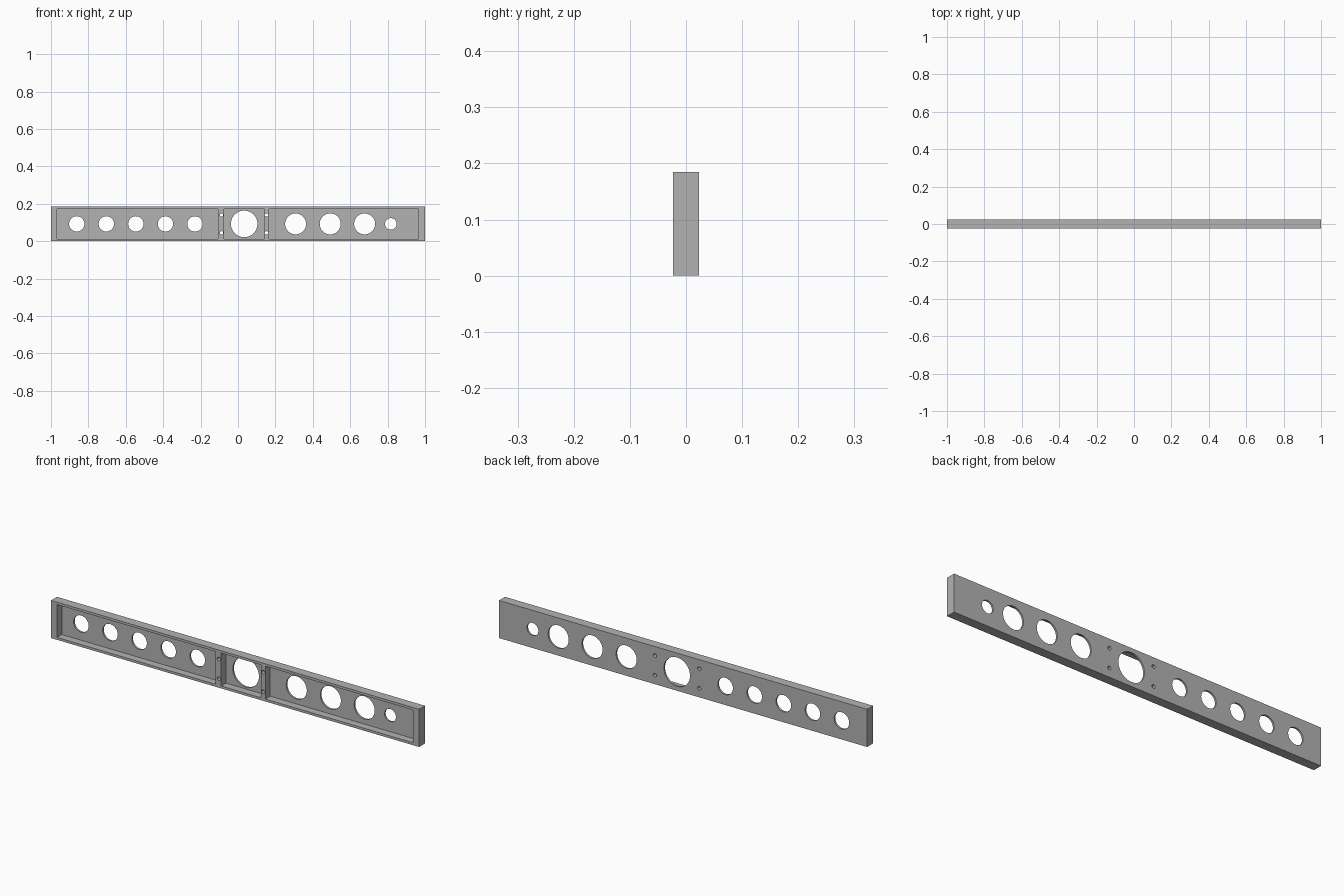
import bpy
import math

if "Cube" in bpy.data.objects:
    bpy.data.objects.remove(bpy.data.objects["Cube"], do_unlink=True)

LENGTH, DEPTH, HEIGHT = 2.0, 0.046, 0.185
WALL, WEB = 0.012, 0.009
MID_Z = HEIGHT / 2

grey = bpy.data.materials.new("mid grey")
grey.use_nodes = True
colour = (0.45, 0.45, 0.45, 1)
grey.diffuse_color = colour
grey.node_tree.nodes["Principled BSDF"].inputs["Base Color"].default_value = colour


def box(name, x0, x1, y0, y1, z0, z1):
    bpy.ops.mesh.primitive_cube_add(
        size=1, location=((x0 + x1) / 2, (y0 + y1) / 2, (z0 + z1) / 2))
    obj = bpy.context.object
    obj.name = name
    obj.scale = (x1 - x0, y1 - y0, z1 - z0)
    bpy.ops.object.transform_apply(location=False, rotation=False, scale=True)
    return obj


def drill(name, x, z, radius, sides=48):
    bpy.ops.mesh.primitive_cylinder_add(
        vertices=sides, radius=radius, depth=DEPTH * 3,
        location=(x, 0, z), rotation=(math.pi / 2, 0, 0))
    obj = bpy.context.object
    obj.name = name
    return obj


def cut(target, cutter):
    cutter.hide_render = True
    mod = target.modifiers.new("cut", 'BOOLEAN')
    mod.operation = 'DIFFERENCE'
    mod.solver = 'EXACT'
    mod.object = cutter
    bpy.context.view_layer.objects.active = target
    bpy.ops.object.modifier_apply(modifier=mod.name)
    bpy.data.objects.remove(cutter, do_unlink=True)


# Solid beam
beam = box("beam", -LENGTH / 2, LENGTH / 2, -DEPTH / 2, DEPTH / 2, 0, HEIGHT)
beam.data.materials.clear()
beam.data.materials.append(grey)

# Three pockets open to the front, leaving a thin back web
for x0, x1 in ((-0.967, -0.106), (-0.075, 0.141), (0.165, 0.966)):
    cut(beam, box("pocket_cutter", x0, x1, -DEPTH, DEPTH / 2 - WEB,
                  WALL, HEIGHT - WALL))

# Row of five equal holes on the right half
for i in range(5):
    cut(beam, drill("hole_cutter", -0.862 + i * 0.158, MID_Z, 0.041))

# Large central hole, three medium holes and one small hole
for x, radius in ((0.033, 0.071), (0.308, 0.056), (0.493, 0.056),
                  (0.677, 0.056), (0.817, 0.031)):
    cut(beam, drill("hole_cutter", x, MID_Z, radius))

# Four bolt holes through the ribs
for x in (-0.088, 0.153):
    for side in (-1, 1):
        cut(beam, drill("bolt_cutter", x, MID_Z + side * 0.048, 0.009, 24))

# Smooth hole walls with sharp rims
bpy.ops.object.select_all(action='DESELECT')
beam.select_set(True)
bpy.context.view_layer.objects.active = beam
bpy.ops.object.shade_smooth_by_angle(angle=math.radians(30))
